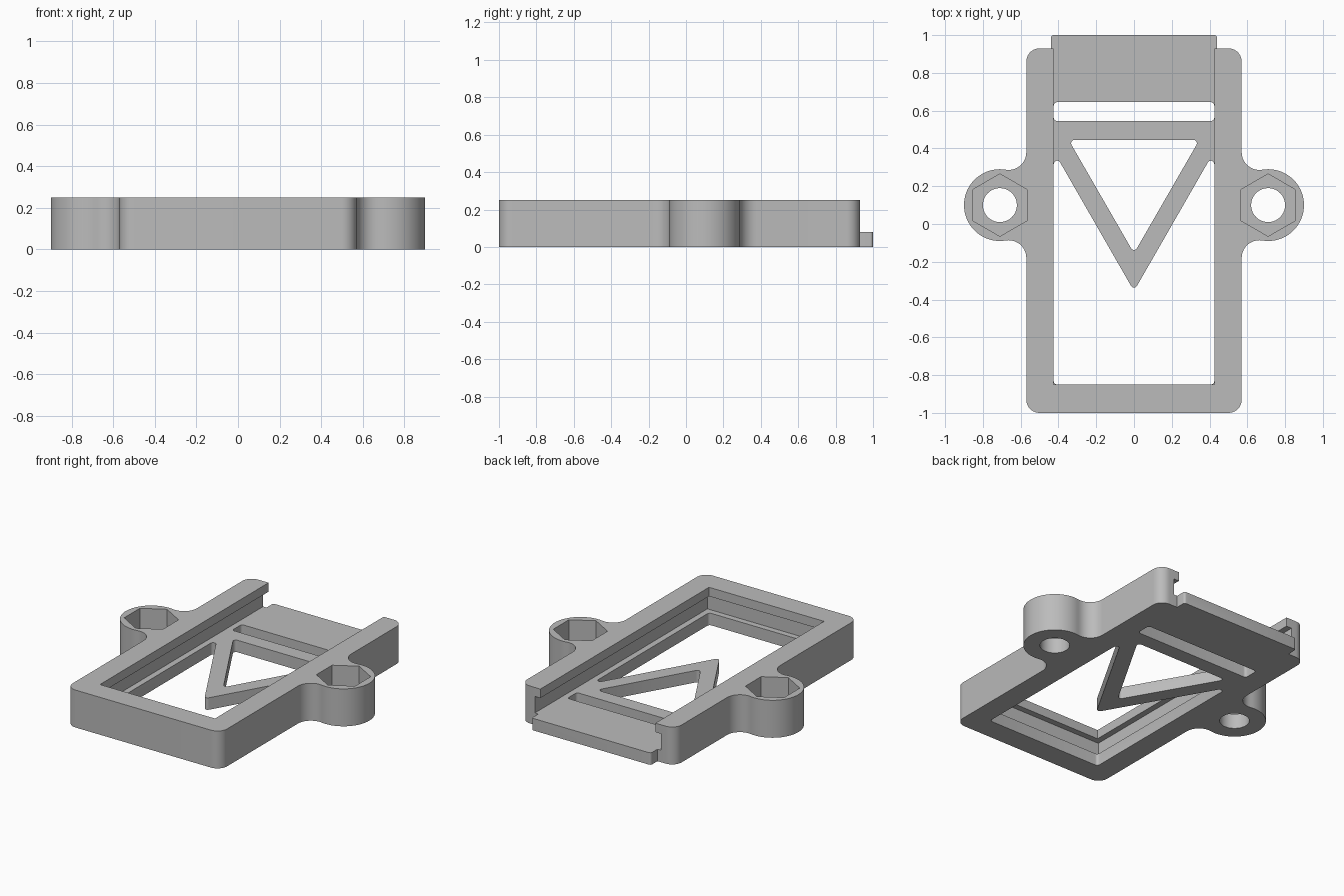
import bpy, bmesh
from math import sin, cos, pi, radians, degrees, atan2
from mathutils import Vector

cube = bpy.data.objects.get("Cube")
if cube:
    bpy.data.objects.remove(cube, do_unlink=True)

grey = bpy.data.materials.new("mid_grey")
grey.use_nodes = True
colour = (0.5, 0.5, 0.5, 1)
grey.diffuse_color = colour
grey.node_tree.nodes["Principled BSDF"].inputs["Base Color"].default_value = colour

HEIGHT, FLOOR, LIP = 0.25, 0.08, 0.19
INNER, FRONT_IN, BACK = 0.425, -0.85, 0.93


def arc(cx, cy, r, a0, a1, n=10):
    """Points on an arc, angles in degrees."""
    angles = [radians(a0 + (a1 - a0) * i / n) for i in range(n + 1)]
    return [(cx + r * cos(a), cy + r * sin(a)) for a in angles]


def rounded(corners, r, n=5):
    """Round every corner of a polygon with radius r."""
    pts = []
    for i, c in enumerate(corners):
        p = Vector(c)
        a = (Vector(corners[i - 1]) - p).normalized()
        b = (Vector(corners[(i + 1) % len(corners)]) - p).normalized()
        half = a.angle(b) / 2
        centre = p + (a + b).normalized() * (r / sin(half))
        start = p + a * (r / (sin(half) / cos(half))) - centre
        end = p + b * (r / (sin(half) / cos(half))) - centre
        a0 = atan2(start.y, start.x)
        turn = (atan2(end.y, end.x) - a0 + pi) % (2 * pi) - pi
        pts += arc(centre.x, centre.y, r, degrees(a0), degrees(a0 + turn), n)
    return pts


def rect(x, y0, y1):
    return [(-x, y0), (x, y0), (x, y1), (-x, y1)]


def prism(name, outline, z0, z1):
    bm = bmesh.new()
    face = bm.faces.new([bm.verts.new((x, y, z0)) for x, y in outline])
    top = bmesh.ops.extrude_face_region(bm, geom=[face])["geom"]
    bmesh.ops.translate(bm, vec=(0, 0, z1 - z0),
                        verts=[v for v in top if isinstance(v, bmesh.types.BMVert)])
    bmesh.ops.recalc_face_normals(bm, faces=bm.faces)
    mesh = bpy.data.meshes.new(name)
    bm.to_mesh(mesh)
    bm.free()
    mesh.materials.append(grey)
    obj = bpy.data.objects.new(name, mesh)
    bpy.context.collection.objects.link(obj)
    return obj


def combine(target, tool, operation="DIFFERENCE"):
    """Apply a boolean and discard the tool."""
    mod = target.modifiers.new("boolean", "BOOLEAN")
    mod.operation, mod.object, mod.solver = operation, tool, "EXACT"
    bpy.context.view_layer.objects.active = target
    bpy.ops.object.modifier_apply(modifier=mod.name)
    bpy.data.objects.remove(tool, do_unlink=True)


# Outer outline: rounded frame with filleted screw ears
EAR_X, EAR_Y, EAR_R, FILLET, OFFSET = 0.71, 0.10, 0.19, 0.094, 0.28
fx = 0.57 + FILLET
tip = degrees(atan2(OFFSET, EAR_X - fx))
side = arc(0.5, -0.93, 0.07, -90, 0)
side += arc(fx, EAR_Y - OFFSET, FILLET, 180, tip)
side += arc(EAR_X, EAR_Y, EAR_R, tip - 180, 180 - tip, 40)[1:-1]
side += arc(fx, EAR_Y + OFFSET, FILLET, -tip, -180)
side += arc(0.5, BACK - 0.07, 0.07, 0, 90)
frame = prism("slide_in_frame", side + [(-x, y) for x, y in reversed(side)], 0, HEIGHT)

# Floor tab projecting past the open back
tab = prism("back_tab", rounded(rect(0.44, 0.7, 1.0), 0.015), 0, FLOOR)
combine(frame, tab, "UNION")

# Open tray, and the groove under the lip on three sides
combine(frame, prism("tray_cutter", rect(INNER, FRONT_IN, 1.2), FLOOR, 0.4))
combine(frame, prism("groove_cutter", rect(0.465, FRONT_IN - 0.04, 1.2), FLOOR, LIP))

# Floor openings: front window around the V brace, triangle and slot
window = [(-INNER, FRONT_IN), (INNER, FRONT_IN), (INNER, 0.385), (0, -0.355), (-INNER, 0.385)]
triangle = [(0, -0.155), (0.346, 0.445), (-0.346, 0.445)]
slot = rect(INNER, 0.545, 0.645)
for name, outline in (("window", window), ("triangle", triangle), ("slot", slot)):
    combine(frame, prism(name + "_cutter", rounded(outline, 0.018), -0.1, FLOOR + 0.05))

# Screw holes with hexagonal nut pockets
for s in (-1, 1):
    combine(frame, prism("hole_cutter", arc(s * EAR_X, EAR_Y, 0.09, 0, 360, 40)[:-1], -0.1, 0.4))
    combine(frame, prism("nut_cutter", arc(s * EAR_X, EAR_Y, 0.165, 30, 390, 6)[:-1], 0.1, 0.4))

bpy.ops.object.select_all(action="DESELECT")
frame.select_set(True)
bpy.context.view_layer.objects.active = frame
bpy.ops.object.shade_smooth_by_angle(angle=radians(30))
